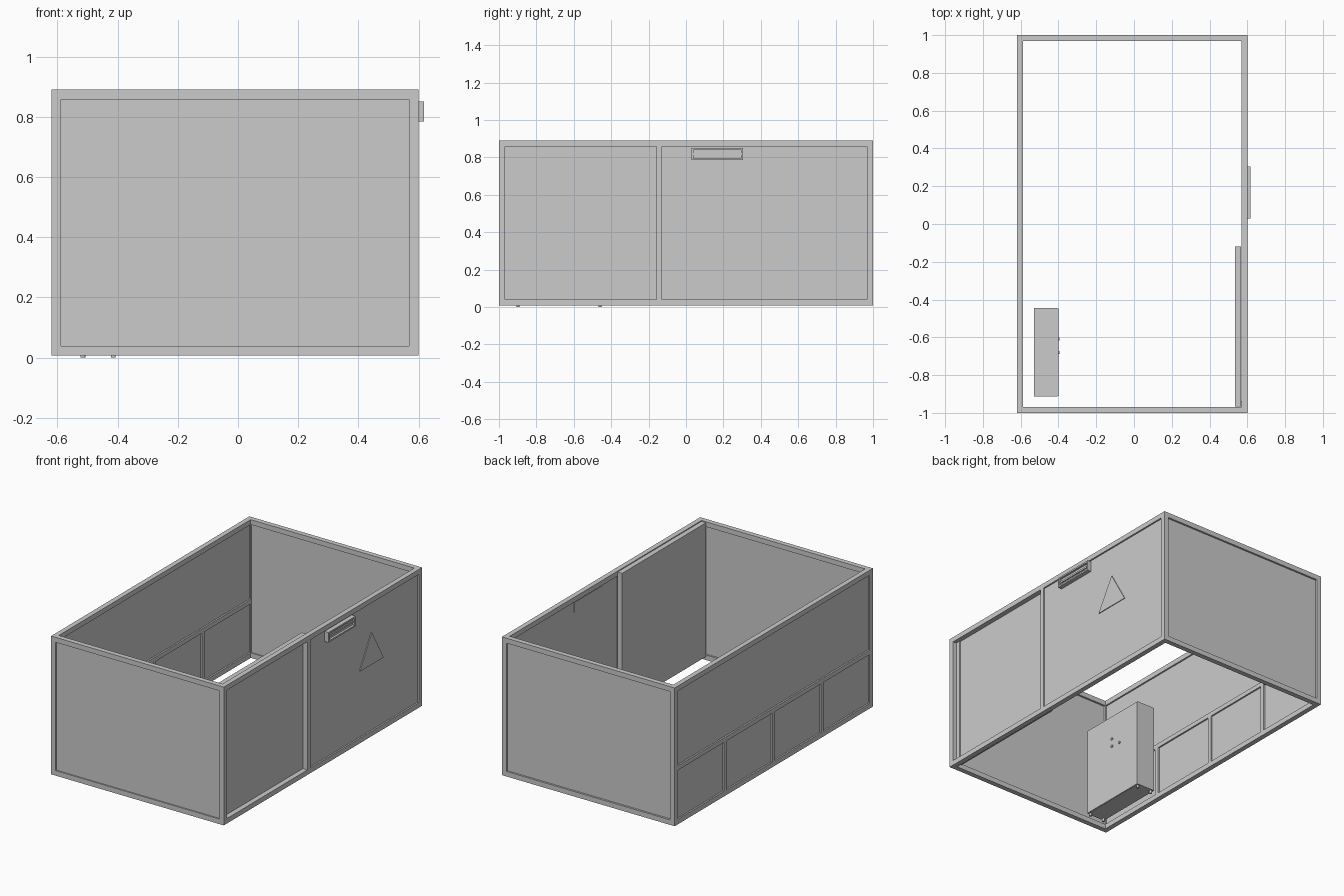
import bpy, bmesh, math
from mathutils import Matrix

if "Cube" in bpy.data.objects:
    bpy.data.objects.remove(bpy.data.objects["Cube"])


def boxes(name, *spans):
    """One object made of boxes, each given as (x0, x1, y0, y1, z0, z1)."""
    bm = bmesh.new()
    for x0, x1, y0, y1, z0, z1 in spans:
        m = Matrix.Translation(((x0 + x1) / 2, (y0 + y1) / 2, (z0 + z1) / 2))
        m = m @ Matrix.Diagonal((x1 - x0, y1 - y0, z1 - z0, 1))
        bmesh.ops.create_cube(bm, size=1, matrix=m)
    return finish(name, bm)


def finish(name, bm):
    bmesh.ops.recalc_face_normals(bm, faces=bm.faces)
    me = bpy.data.meshes.new(name)
    bm.to_mesh(me)
    bm.free()
    ob = bpy.data.objects.new(name, me)
    bpy.context.collection.objects.link(ob)
    return ob


def cylinder(name, loc, r, depth, axis='Z'):
    bm = bmesh.new()
    rot = Matrix.Rotation(math.pi / 2, 4, 'Y') if axis == 'X' else Matrix()
    bmesh.ops.create_cone(bm, cap_ends=True, segments=16, radius1=r, radius2=r,
                          depth=depth, matrix=Matrix.Translation(loc) @ rot)
    ob = finish(name, bm)
    for p in ob.data.polygons:
        p.use_smooth = len(p.vertices) == 4
    return ob


L, R, F, B = -0.62, 0.60, -1.0, 1.0      # outer limits
Z0, Z1, T = 0.007, 0.89, 0.032           # bottom, top, profile width
l, r, f, b, z0, z1 = L + T, R - T, F + T, B - T, Z0 + T, Z1 - T

# Corner posts
for i, x in enumerate((L, r)):
    for j, y in enumerate((F, b)):
        boxes(f"corner_post_{i}{j}", (x, x + T, y, y + T, Z0, Z1))

# Top and bottom rails
for name, z in (("bottom", Z0), ("top", z1)):
    for i, x in enumerate((L, r)):
        boxes(f"{name}_side_rail_{i}", (x, x + T, f, b, z, z + T))
    for i, y in enumerate((F, b)):
        boxes(f"{name}_end_rail_{i}", (l, r, y, y + T, z, z + T))

# Front and back panels
boxes("front_panel", (l, r, F + 0.008, F + 0.02, z0, z1))
boxes("back_panel", (l, r, B - 0.024, B - 0.012, z0, z1))

# Left wall: middle rail, lower mullions and panels
boxes("left_middle_rail", (L, l, f, b, 0.352, 0.38))
for i, y in enumerate((-0.49, 0, 0.49)):
    boxes(f"left_mullion_{i}", (L, l, y - 0.014, y + 0.014, z0, 0.352))
boxes("left_panel", (L + 0.01, L + 0.022, f, b, z0, z1))

# Right wall: mullion, fixed panel and sliding door behind the opening
boxes("right_mullion", (r, R, -0.157, -0.128, z0, z1))
boxes("right_panel", (R - 0.022, R - 0.01, -0.128, b, z0, z1))
boxes("sliding_door", (0.535, 0.567, -0.965, -0.12, 0.03, 0.885))
boxes("door_edge_strip", (0.567, 0.575, -0.967, -0.937, z0, z1))

# Warning triangle plate
bm = bmesh.new()
tri = bm.faces.new([bm.verts.new((R - 0.01, y, z)) for y, z in
                    ((0.38, 0.46), (0.62, 0.46), (0.50, 0.667))])
ext = bmesh.ops.extrude_face_region(bm, geom=[tri])["geom"]
bmesh.ops.translate(bm, vec=(0.005, 0, 0),
                    verts=[v for v in ext if isinstance(v, bmesh.types.BMVert)])
finish("warning_triangle", bm)

# Wall light: rim around a recessed slatted front
y0, y1, a0, a1, w = 0.03, 0.305, 0.785, 0.85, 0.01
boxes("wall_light_rim",
      (0.575, 0.618, y0, y1, a0, a0 + w), (0.575, 0.618, y0, y1, a1 - w, a1),
      (0.575, 0.618, y0, y0 + w, a0 + w, a1 - w),
      (0.575, 0.618, y1 - w, y1, a0 + w, a1 - w))
boxes("wall_light_back", (0.575, 0.604, y0 + w, y1 - w, a0 + w, a1 - w))
boxes("wall_light_slat", (0.604, 0.611, y0 + w, y1 - w, 0.812, 0.823))

# Control cabinet with door, feet and knobs
boxes("cabinet_body", (-0.53, -0.405, -0.912, -0.445, 0.018, 0.588))
boxes("cabinet_door", (-0.405, -0.40, -0.91, -0.447, 0.02, 0.586))
for i, x in enumerate((-0.515, -0.414)):
    for j, y in enumerate((-0.898, -0.46)):
        cylinder(f"cabinet_foot_{i}{j}", (x, y, 0.0095), 0.008, 0.019)
for i, (y, z) in enumerate(((-0.61, 0.375), (-0.68, 0.43), (-0.68, 0.38))):
    cylinder(f"cabinet_knob_{i}", (-0.398, y, z), 0.008, 0.008, 'X')
